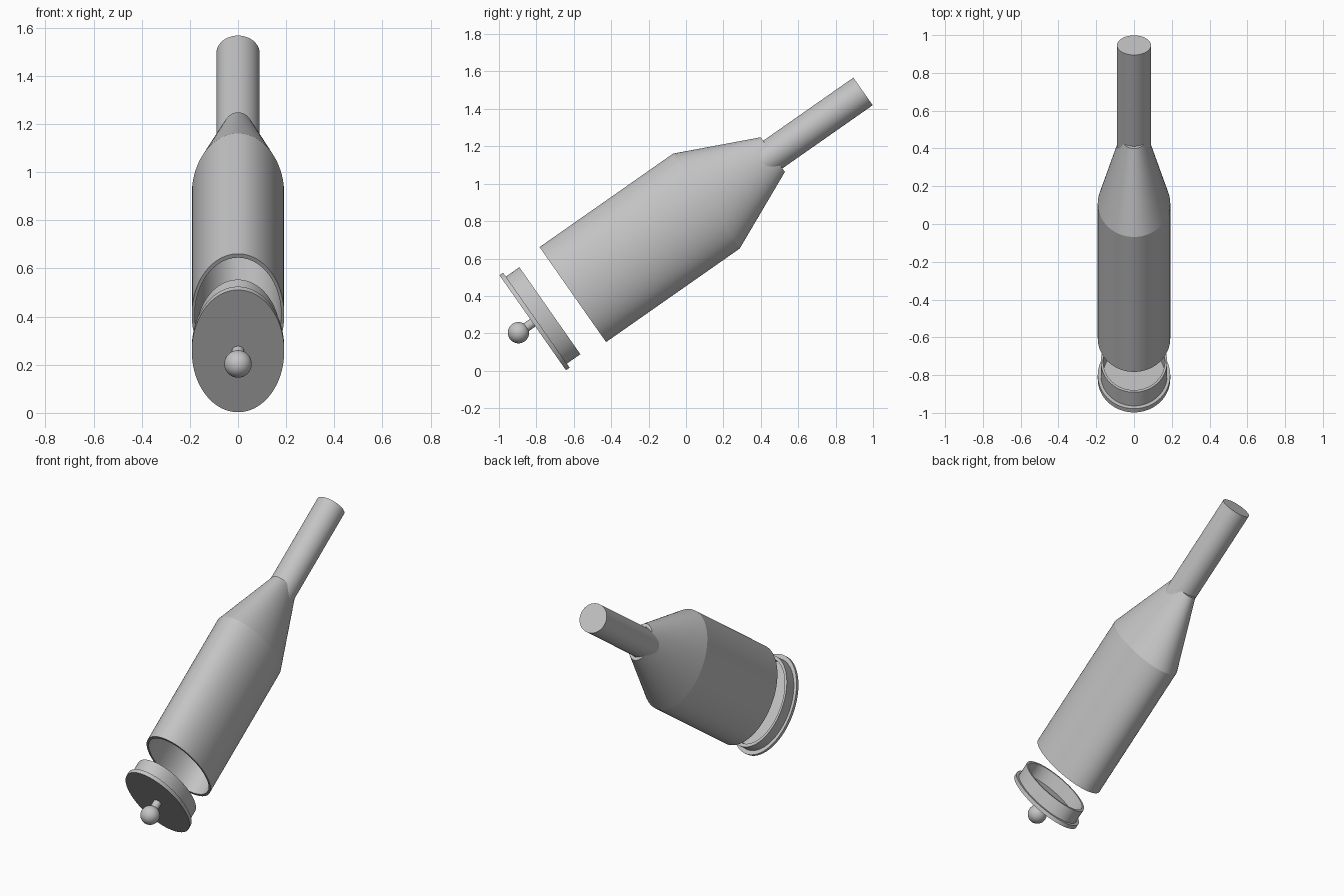
import bpy, bmesh, math
from mathutils import Matrix, Vector

cube = bpy.data.objects.get("Cube")
if cube:
    bpy.data.objects.remove(cube, do_unlink=True)

# One plain grey for everything
grey = bpy.data.materials.new("plain grey")
grey.use_nodes = True
colour = (0.55, 0.55, 0.55, 1)
grey.diffuse_color = colour
grey.node_tree.nodes["Principled BSDF"].inputs["Base Color"].default_value = colour

# Shared tilted axis: local z runs up the bottle, origin at the open rim
TILT = Matrix.Translation((0, -0.605, 0.407)) @ Matrix.Rotation(math.radians(-55), 4, 'X')
FLAT = 0.192 / 0.31      # oval section: width over height
SEGMENTS = 96


def finish(name, bm):
    bmesh.ops.recalc_face_normals(bm, faces=bm.faces)
    mesh = bpy.data.meshes.new(name)
    bm.to_mesh(mesh)
    bm.free()
    mesh.materials.append(grey)
    obj = bpy.data.objects.new(name, mesh)
    bpy.context.collection.objects.link(obj)
    obj.matrix_world = TILT
    bpy.ops.object.select_all(action='DESELECT')
    obj.select_set(True)
    bpy.context.view_layer.objects.active = obj
    bpy.ops.object.shade_smooth_by_angle(angle=math.radians(15))
    return obj


def lathe(name, profile, flat=1.0, closed=False):
    """Sweep (radius, height) points round the axis; open profiles get end caps."""
    bm = bmesh.new()
    rings = []
    for r, h in profile:
        angles = [math.tau * i / SEGMENTS for i in range(SEGMENTS)]
        rings.append([bm.verts.new((r * flat * math.cos(a), r * math.sin(a), h)) for a in angles])
    pairs = list(zip(rings, rings[1:]))
    if closed:
        pairs.append((rings[-1], rings[0]))
    else:
        bm.faces.new(rings[0])
        bm.faces.new(rings[-1])
    for low, high in pairs:
        for i in range(SEGMENTS):
            j = (i + 1) % SEGMENTS
            bm.faces.new((low[i], low[j], high[j], high[i]))
    return finish(name, bm)


# Hollow oval body with tapering shoulder
lathe("body_shell", [(0.31, 0), (0.31, 0.872), (0.113, 1.305),
                     (0.093, 1.305), (0.29, 0.866), (0.29, 0)], FLAT, closed=True)

# Round neck set into the shoulder
lathe("neck", [(0.09, 1.2), (0.09, 1.894)])

# Lid: oval flange with a hollow plug rim
lathe("lid", [(0.31, -0.262), (0.31, -0.238), (0.284, -0.238), (0.284, -0.15),
              (0.264, -0.15), (0.264, -0.238)], FLAT)

# Lid knob: stem and ball
lathe("knob_stem", [(0.025, -0.355), (0.025, -0.255)])
ball = bmesh.new()
bmesh.ops.create_uvsphere(ball, u_segments=48, v_segments=24, radius=0.057,
                          matrix=Matrix.Translation(Vector((0, 0, -0.355))))
finish("knob_ball", ball)
